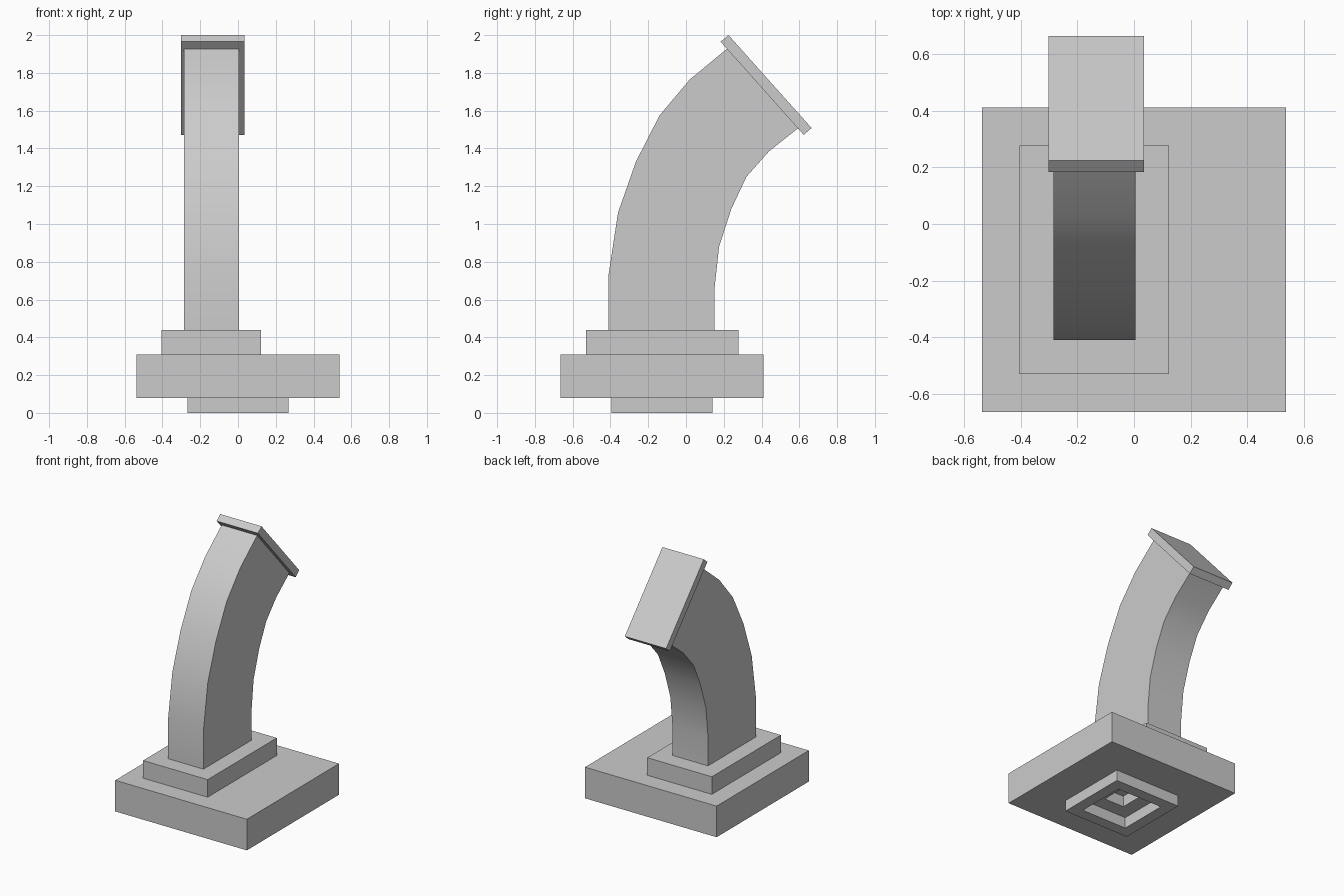
import bpy, bmesh, math

if "Cube" in bpy.data.objects:
    bpy.data.objects.remove(bpy.data.objects["Cube"])

def add_mesh(name, bm):
    bmesh.ops.recalc_face_normals(bm, faces=bm.faces)
    me = bpy.data.meshes.new(name)
    bm.to_mesh(me)
    bm.free()
    ob = bpy.data.objects.new(name, me)
    bpy.context.collection.objects.link(ob)
    return ob

def box(name, x0, x1, y0, y1, z0, z1):
    bm = bmesh.new()
    bmesh.ops.create_cube(bm, size=1)
    for v in bm.verts:
        v.co = ((x0 + x1) / 2 + v.co.x * (x1 - x0),
                (y0 + y1) / 2 + v.co.y * (y1 - y0),
                (z0 + z1) / 2 + v.co.z * (z1 - z0))
    return add_mesh(name, bm)

# Base slab with a square foot rim and stepped recess underneath
bm = bmesh.new()
CY = -0.127

def square(half, z):
    return [bm.verts.new((sx * half, CY + sy * half, z))
            for sx, sy in ((-1, -1), (1, -1), (1, 1), (-1, 1))]

steps = [(0.538, 0.31), (0.538, 0.08), (0.268, 0.08), (0.268, 0.0),
         (0.185, 0.0), (0.185, 0.08), (0.08, 0.08), (0.08, 0.16)]
rings = [square(h, z) for h, z in steps]
for a, b in zip(rings, rings[1:]):
    for i in range(4):
        j = (i + 1) % 4
        bm.faces.new((a[i], a[j], b[j], b[i]))
bm.faces.new(rings[0])
bm.faces.new(rings[-1])
add_mesh("base_slab", bm)

# Plinth under the neck
box("plinth", -0.405, 0.123, -0.53, 0.277, 0.31, 0.44)

# Curved neck: paired outer and inner curve points swept across the width
outer = [(-0.41, 0.44), (-0.41, 0.73), (-0.36, 1.06), (-0.265, 1.33),
         (-0.14, 1.575), (0.02, 1.765), (0.22, 1.93)]
inner = [(0.15, 0.44), (0.15, 0.65), (0.175, 0.88), (0.24, 1.08),
         (0.32, 1.25), (0.44, 1.385), (0.597, 1.51)]
X0, X1 = -0.285, 0.005
bm = bmesh.new()
loops = [[bm.verts.new((x, y, z)) for x, (y, z) in
          ((X0, o), (X1, o), (X1, i), (X0, i))] for o, i in zip(outer, inner)]
for a, b in zip(loops, loops[1:]):
    for i in range(4):
        j = (i + 1) % 4
        bm.faces.new((a[i], a[j], b[j], b[i]))
bm.faces.new(loops[0])
bm.faces.new(loops[-1])
neck = add_mesh("curved_neck", bm)
bpy.context.view_layer.objects.active = neck
neck.select_set(True)
bpy.ops.object.shade_smooth_by_angle(angle=math.radians(35))

# Tilted cap plate
cap = [(0.225, 2.0), (0.183, 1.965), (0.623, 1.472), (0.665, 1.508)]
bm = bmesh.new()
face = bm.faces.new([bm.verts.new((-0.303, y, z)) for y, z in cap])
ext = bmesh.ops.extrude_face_region(bm, geom=[face])
for v in ext["geom"]:
    if isinstance(v, bmesh.types.BMVert):
        v.co.x = 0.035
add_mesh("cap_plate", bm)
